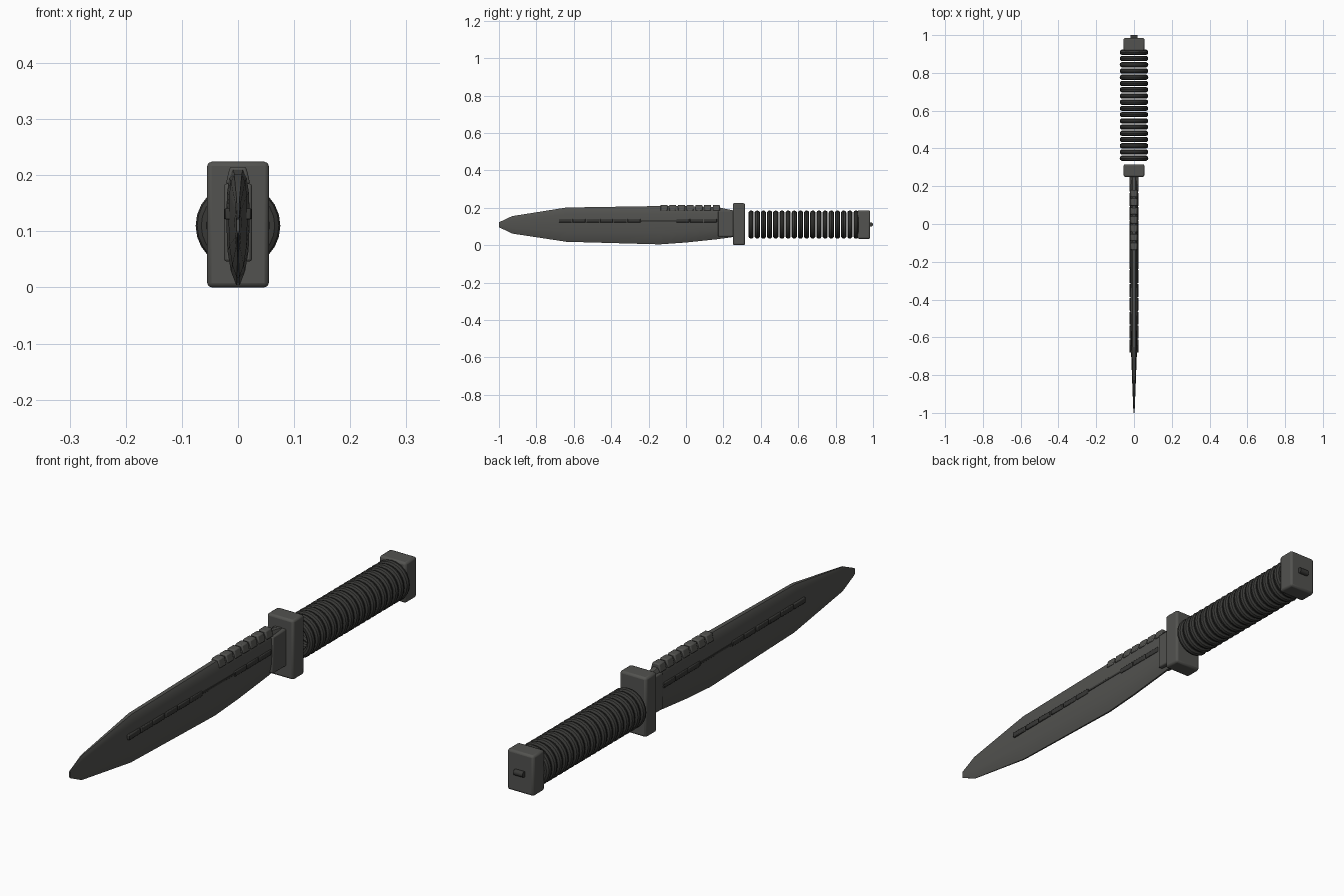
import bpy, bmesh, math
from mathutils import Matrix

if "Cube" in bpy.data.objects:
    bpy.data.objects.remove(bpy.data.objects["Cube"])

CZ = 0.112  # height of the knife's long axis


def material(name, v):
    m = bpy.data.materials.new(name)
    m.diffuse_color = (v, v, v * 0.93, 1)
    m.use_nodes = True
    m.node_tree.nodes["Principled BSDF"].inputs["Base Color"].default_value = m.diffuse_color
    return m


STEEL = material("dark_steel", 0.085)
GRIP = material("black_grip", 0.04)


def finish(name, bm, mat, bevel=0, segments=2):
    bmesh.ops.recalc_face_normals(bm, faces=bm.faces)
    me = bpy.data.meshes.new(name)
    bm.to_mesh(me)
    bm.free()
    ob = bpy.data.objects.new(name, me)
    bpy.context.collection.objects.link(ob)
    me.materials.append(mat)
    if bevel:
        mod = ob.modifiers.new("bevel", 'BEVEL')
        mod.width, mod.segments = bevel, segments
    bpy.ops.object.select_all(action='DESELECT')
    ob.select_set(True)
    bpy.context.view_layer.objects.active = ob
    bpy.ops.object.shade_smooth_by_angle(angle=math.radians(35))
    return ob


def loft(bm, rings):
    rows = [[bm.verts.new(p) for p in r] for r in rings]
    n = len(rows[0])
    for a, b in zip(rows, rows[1:]):
        for i in range(n):
            j = (i + 1) % n
            bm.faces.new((a[i], a[j], b[j], b[i]))
    bm.faces.new(rows[0])
    bm.faces.new(rows[-1])


def block(name, hx, y0, y1, z0, z1, mat=STEEL, bevel=0.006, top=1.0):
    bm = bmesh.new()
    rings = [[(-hx, y, z0), (hx, y, z0), (hx * top, y, z1), (-hx * top, y, z1)] for y in (y0, y1)]
    loft(bm, rings)
    return finish(name, bm, mat, bevel)


# Blade: stations of (y, bottom, top, half thickness), lens-shaped section
stations = [(-1.0, 0.098, 0.124, 0.003), (-0.93, 0.064, 0.157, 0.006),
            (-0.64, 0.020, 0.203, 0.017), (-0.14, 0.006, 0.211, 0.021),
            (0.0, 0.016, 0.210, 0.021), (0.17, 0.034, 0.205, 0.021), (0.25, 0.045, 0.188, 0.021)]
section = [(0.0, 0.15), (0.12, 0.6), (0.3, 0.9), (0.58, 1.0), (0.8, 0.92), (0.93, 0.75), (1.0, 0.4)]
bm = bmesh.new()
rings = []
for y, lo, hi, t in stations:
    side = [(t * w, y, lo + (hi - lo) * f) for f, w in section]
    rings.append(side + [(-x, yy, z) for x, yy, z in reversed(side)])
loft(bm, rings)
finish("blade", bm, STEEL)

# Thick blade root in front of the guard
block("blade_root", 0.025, 0.172, 0.255, 0.048, 0.187, bevel=0.005)

# Saw teeth along the spine
for i in range(7):
    c = -0.118 + i * 0.0467
    block(f"saw_tooth_{i + 1}", 0.022, c - 0.019, c + 0.019, 0.186, 0.217, bevel=0.004, top=0.65)

# Segmented rib strips on both faces of the blade
for i in range(6):
    y = -0.68 + i * 0.0735
    block(f"front_rib_{i + 1}", 0.0235, y, y + 0.069, 0.123, 0.143, GRIP, 0.003)
block("middle_rib", 0.0225, -0.24, -0.05, 0.129, 0.137, GRIP, 0.001)
for i in range(3):
    y = -0.052 + i * 0.0735
    block(f"rear_rib_{i + 1}", 0.0245, y, y + 0.07, 0.123, 0.143, GRIP, 0.003)

# Guard and pommel
block("guard", 0.055, 0.25, 0.316, 0.002, 0.226, bevel=0.008, )
block("pommel", 0.055, 0.917, 0.985, 0.036, 0.188, bevel=0.008)

# Grip: a row of rounded rings
bm = bmesh.new()
MAJOR, MINOR, SEG, TUBE = 0.061, 0.0145, 24, 10
for k in range(18):
    yc = 0.348 + k * 0.033
    grid = []
    for i in range(SEG):
        a = 2 * math.pi * i / SEG
        row = []
        for j in range(TUBE):
            b = 2 * math.pi * j / TUBE
            r = MAJOR + MINOR * math.cos(b)
            row.append(bm.verts.new((r * math.cos(a), yc + MINOR * math.sin(b), CZ + r * math.sin(a))))
        grid.append(row)
    for i in range(SEG):
        for j in range(TUBE):
            p, q = grid[i], grid[(i + 1) % SEG]
            bm.faces.new((p[j], q[j], q[(j + 1) % TUBE], p[(j + 1) % TUBE]))
ob = finish("grip_rings", bm, GRIP)
for poly in ob.data.polygons:
    poly.use_smooth = True

# Small cross pin on the end of the pommel
bm = bmesh.new()
bmesh.ops.create_cone(bm, cap_ends=True, segments=16, radius1=0.011, radius2=0.011, depth=0.038,
                      matrix=Matrix.Translation((0, 0.989, CZ)) @ Matrix.Rotation(math.pi / 2, 4, 'Y'))
finish("pommel_pin", bm, GRIP)

# Rest the knife on the ground
for ob in bpy.context.scene.objects:
    ob.location.z -= 0.002
